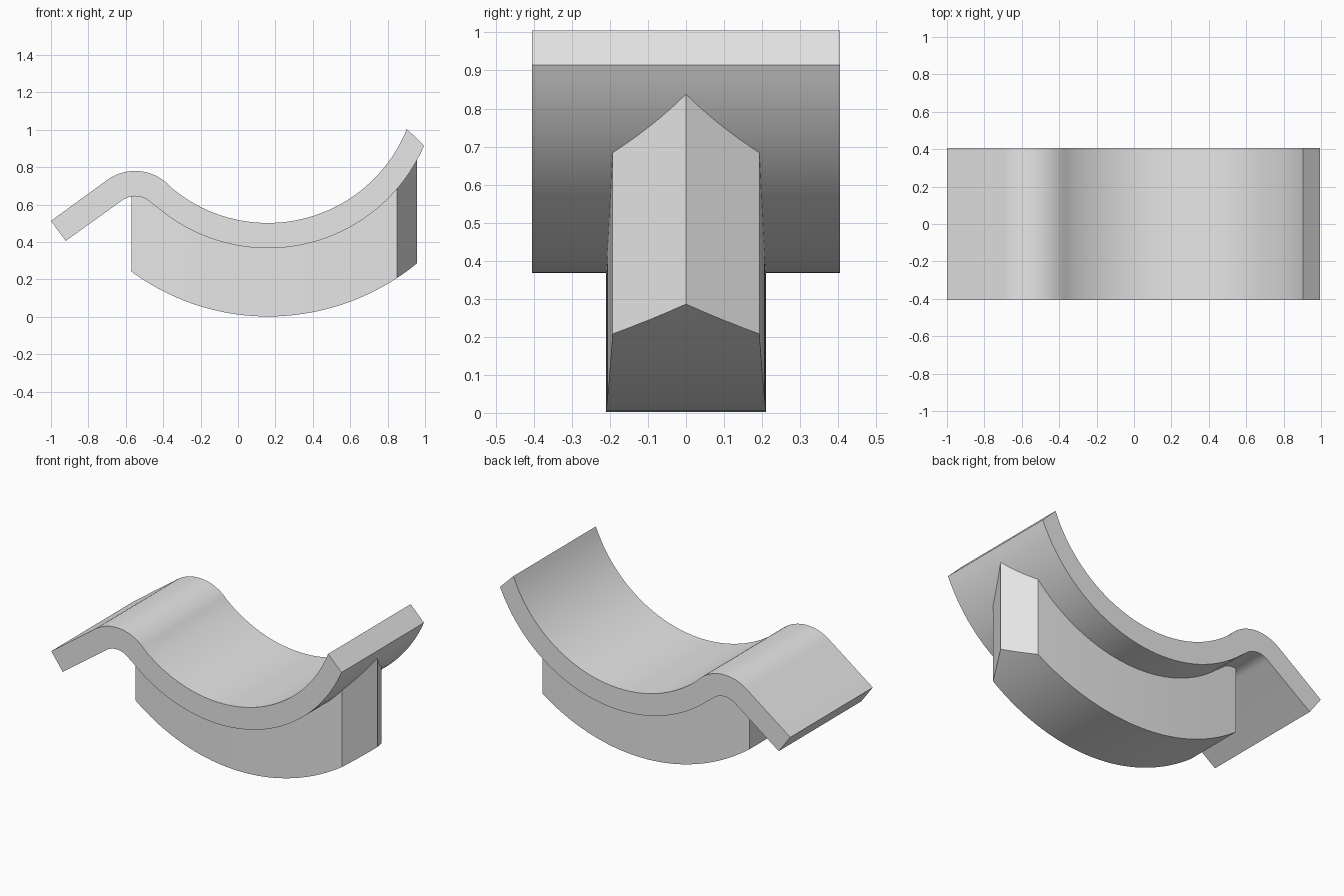
import bpy, bmesh, math

cube = bpy.data.objects.get("Cube")
if cube:
    bpy.data.objects.remove(cube)

grey = bpy.data.materials.new("light_grey")
grey.use_nodes = True
grey.diffuse_color = (0.8, 0.8, 0.8, 1)
grey.node_tree.nodes["Principled BSDF"].inputs["Base Color"].default_value = grey.diffuse_color


def finish(bm, name):
    """Turn a bmesh into a smooth-shaded object with sharp edges kept."""
    bmesh.ops.remove_doubles(bm, verts=bm.verts, dist=0.0005)
    bmesh.ops.recalc_face_normals(bm, faces=bm.faces)
    mesh = bpy.data.meshes.new(name)
    bm.to_mesh(mesh)
    bm.free()
    mesh.materials.append(grey)
    obj = bpy.data.objects.new(name, mesh)
    bpy.context.collection.objects.link(obj)
    bpy.ops.object.select_all(action='DESELECT')
    obj.select_set(True)
    bpy.context.view_layer.objects.active = obj
    bpy.ops.object.shade_smooth_by_angle(angle=math.radians(25))


def arc(cx, cz, r, start, end, steps, side):
    """Points on an arc; angles from vertical, side +1 is a crest, -1 a valley."""
    pts = []
    for i in range(steps + 1):
        a = math.radians(start + (end - start) * i / steps)
        pts.append((cx + r * math.sin(a), cz + side * r * math.cos(a)))
    return pts


# Curved seat slab: straight tail, crest, then a deep valley
def seat_line(tail, crest_r, valley_r, valley_z, end_angle):
    return ([tail] + arc(-0.55, 0.525, crest_r, -36, 43, 16, 1)
            + arc(0.16, valley_z, valley_r, -43, end_angle, 40, -1)[1:])


top = seat_line((-1, 0.513), 0.255, 0.80, 1.302, 68.2)
under = seat_line((-0.921, 0.406), 0.12, 0.91, 1.277, 66.5)
half = 0.405
bm = bmesh.new()
rows = [[[bm.verts.new((x, y, z)) for x, z in line] for y in (-half, half)]
        for line in (top, under)]
(top_f, top_b), (und_f, und_b) = rows
for a, b in ((top_f, top_b), (und_f, und_b), (top_f, und_f), (top_b, und_b)):
    for i in range(len(a) - 1):
        bm.faces.new((a[i], a[i + 1], b[i + 1], b[i]))
for i in (0, -1):
    bm.faces.new((top_f[i], top_b[i], und_b[i], und_f[i]))
finish(bm, "seat_slab")


# Keel below the slab: bowed sides, flat tail end and a pointed nose
def under_z(x):
    for (x0, z0), (x1, z1) in zip(under, under[1:]):
        if x0 <= x <= x1:
            return z0 + (z1 - z0) * (x - x0) / (x1 - x0)
    return under[-1][1]


def half_width(x):
    if x <= 0.85:
        return 0.21 - 0.034 * (x - 0.14) ** 2
    return 0.193 * (0.957 - x) / 0.107


stations = [-0.57 + 1.42 * i / 40 for i in range(41)]
stations += [0.85 + 0.107 * i / 4 for i in range(1, 5)]
bm = bmesh.new()
rings = []
for x in stations:
    w = half_width(x)
    low = 1.262 - math.sqrt(1.26 ** 2 - (x - 0.16) ** 2)
    if x < 0.16:
        low *= 1.03
    high = under_z(x) + 0.03
    rings.append([bm.verts.new(p) for p in
                  ((x, -w, low), (x, w, low), (x, w, high), (x, -w, high))])
for a, b in zip(rings, rings[1:]):
    for i in range(4):
        j = (i + 1) % 4
        bm.faces.new((a[i], a[j], b[j], b[i]))
bm.faces.new(rings[0])
finish(bm, "keel_base")
